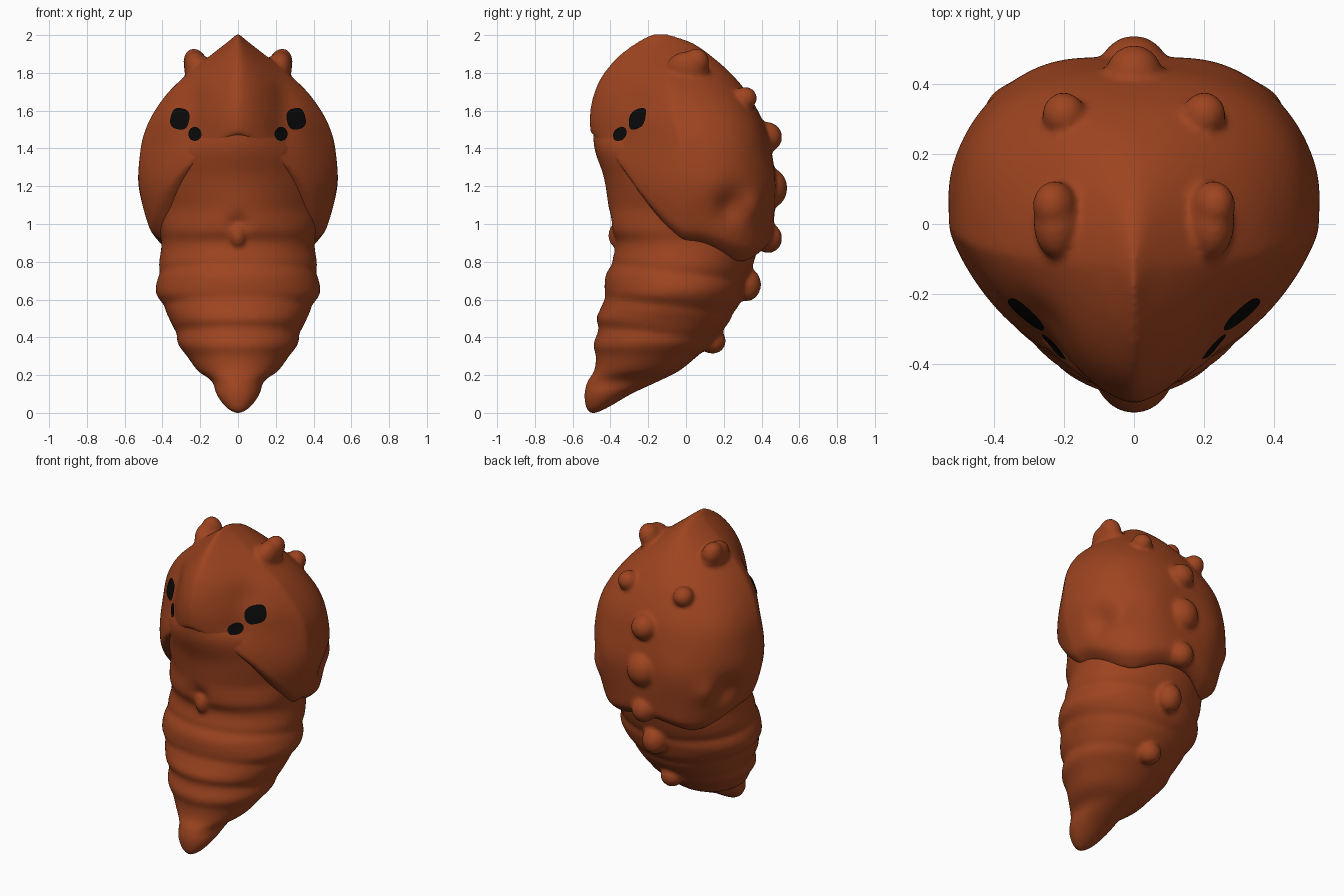
import bpy, bmesh, math
from mathutils import Vector, Matrix, Euler
from mathutils.bvhtree import BVHTree

cube = bpy.data.objects.get("Cube")
if cube:
    bpy.data.objects.remove(cube)


def material(name, rgb):
    m = bpy.data.materials.new(name)
    m.use_nodes = True
    m.diffuse_color = (*rgb, 1)
    m.node_tree.nodes["Principled BSDF"].inputs["Base Color"].default_value = (*rgb, 1)
    return m


BROWN = material("chestnut brown", (0.34, 0.058, 0.014))
BLACK = material("eye black", (0.003, 0.003, 0.003))

# Profiles: height, half width, front y, back y
SHELL = [(.78, .39, -.36, .42), (.86, .425, -.37, .45), (.95, .46, -.385, .46),
         (1.1, .505, -.41, .47), (1.25, .525, -.44, .47), (1.4, .515, -.485, .45),
         (1.5, .49, -.508, .425), (1.6, .44, -.508, .38), (1.7, .365, -.485, .32),
         (1.8, .255, -.435, .235), (1.9, .135, -.345, .12), (1.96, .06, -.265, .03),
         (2.005, .005, -.19, -.09)]
CORE = [(0, .02, -.515, -.47), (.03, .065, -.53, -.41), (.1, .115, -.538, -.29),
        (.17, .14, -.52, -.14), (.22, .21, -.487, -.04), (.3, .27, -.477, .06),
        (.36, .315, -.49, .13), (.43, .335, -.468, .19), (.5, .365, -.475, .24),
        (.57, .40, -.445, .28), (.64, .435, -.432, .305), (.72, .425, -.427, .33),
        (.8, .417, -.395, .36), (.9, .405, -.37, .385), (.97, .42, -.40, .39),
        (1.1, .45, -.412, .39), (1.25, .46, -.436, .38), (1.4, .40, -.485, .33),
        (1.52, .24, -.492, .2)]
# Soft swellings and dents: x, y, z, reach, amount (mirrored in x)
SWELL = [(.23, .45, 1.2, .10, .015), (.47, .24, 1.09, .06, -.045), (.48, .12, 1.21, .07, .01),
         (.40, .36, 1.1, .05, .02), (.12, -.37, 1.62, .07, -.012),
         (.24, -.35, 1.5, .08, -.025), (.27, -.30, 1.66, .08, -.03), (.22, 0, 1.8, .10, .01)]


def ramp(v, lo, hi):
    t = min(1, max(0, (v - lo) / (hi - lo)))
    return t * t * (3 - 2 * t)


def profile(table, z):
    """Smooth interpolation of a profile row at height z."""
    i = 0
    while i < len(table) - 2 and z > table[i + 1][0]:
        i += 1
    p0, p1 = table[max(i - 1, 0)], table[i]
    p2, p3 = table[i + 1], table[min(i + 2, len(table) - 1)]
    d = p2[0] - p1[0]
    t = min(1, max(0, (z - p1[0]) / d))
    out = []
    for k in (1, 2, 3):
        m1 = (p2[k] - p0[k]) / (p2[0] - p0[0]) * d
        m2 = (p3[k] - p1[k]) / (p3[0] - p1[0]) * d
        out.append((2 * t**3 - 3 * t**2 + 1) * p1[k] + (t**3 - 2 * t**2 + t) * m1
                   + (3 * t**2 - 2 * t**3) * p2[k] + (t**3 - t**2) * m2)
    return out


def section(table, z, ang, front, back, scale=1, shift=0):
    """Rounded cross-section, with its own bluntness in front and behind."""
    w, yf, yb = profile(table, z)
    c, s = math.cos(ang), math.sin(ang)
    a, b = back if s > 0 else front
    yc = (yf + yb) / 2 - shift
    x = w * math.copysign(abs(c) ** (2 / a), c)
    y = (yb - yc if s > 0 else yf - yc) * abs(s) ** (2 / b)
    return Vector((x * scale, yc + y * scale, z))


def finish(bm, name, mat):
    bmesh.ops.recalc_face_normals(bm, faces=bm.faces)
    for f in bm.faces:
        f.smooth = True
    me = bpy.data.meshes.new(name)
    bm.to_mesh(me)
    bm.free()
    me.materials.append(mat)
    ob = bpy.data.objects.new(name, me)
    bpy.context.collection.objects.link(ob)
    return ob


def soften(ob):
    """Melt the knobs into the surface they sit on."""
    mod = ob.modifiers.new("fuse", "REMESH")
    mod.mode = "VOXEL"
    mod.voxel_size = .012
    mod.use_smooth_shade = True
    mod = ob.modifiers.new("soften", "SMOOTH")
    mod.factor, mod.iterations = .5, 8
    return ob


def loft(rows, cols, point):
    bm = bmesh.new()
    grid = [[bm.verts.new(point(r / (rows - 1), 2 * math.pi * c / cols))
             for c in range(cols)] for r in range(rows)]
    for r in range(rows - 1):
        for c in range(cols):
            n = (c + 1) % cols
            bm.faces.new((grid[r][c], grid[r][n], grid[r + 1][n], grid[r + 1][c]))
    # Fan caps meet in the middle of each end ring
    for ring in (grid[0], grid[-1]):
        mid = bm.verts.new(sum((v.co for v in ring), Vector()) / cols)
        for c in range(cols):
            bm.faces.new((ring[c], ring[(c + 1) % cols], mid))
    return bm


def shell_point(u, ang):
    # The rim sweeps from high at the face to low at the back
    s = -math.sin(ang)
    v = math.copysign(abs(s) ** 1.6, s)
    edge = .9 + .55 * v ** 1.5 if v > 0 else .9 + .36 * v + .32 * v * v
    z = edge + (2.005 - edge) * math.sin(u * math.pi / 2)
    k = ramp(z, 1.15, 1.5)
    top = ramp(z, 1.5, 1.9)
    curl = 1 - .13 * max(0, 1 - u / .045) ** 2
    p = section(SHELL, z, ang, (2.1 - .6 * k, 1.36 - .28 * k),
                (2.4 - .4 * top, 2.8 - .8 * top), curl, .035 * (1 - k))
    out = Vector((p.x, p.y, 0)).normalized()
    move = 0
    for x, y, h, reach, amount in SWELL:
        d2 = (Vector((abs(p.x), p.y, p.z)) - Vector((x, y, h))).length_squared
        move += amount * math.exp(-d2 / (2 * reach * reach))
    return p + out * move


def core_point(u, ang):
    z = 1.52 * u
    k = ramp(z, .9, 1.1)
    # Shallow tilted grooves between the abdomen segments
    y = section(CORE, z, ang, (2, 2), (2, 2)).y
    scale = 1
    for g in (.415, .57, .75):
        scale -= .022 * math.exp(-((z - g + .12 * (y + .1)) / .025) ** 2)
    p = section(CORE, z, ang, (2 - .1 * k, 2 - .72 * k), (2, 2.2), scale)
    # Notch between the two leg cases
    if p.y < 0:
        p.y += .03 * math.exp(-(p.x / .05) ** 2 - ((z - 1.0) / .05) ** 2)
    return p


def blob(bm, loc, size, tilt=(0, 0, 0)):
    m = Matrix.LocRotScale(Vector(loc), Euler(tilt), Vector(size))
    bmesh.ops.create_uvsphere(bm, u_segments=24, v_segments=14, radius=1, matrix=m)


def eye(name, side, cx, cz, rx, rz, power, slant):
    """Thin dark plate laid on the outermost surface."""
    bm = bmesh.new()
    rings = []
    for k in range(1, 6):
        ring = []
        for i in range(24):
            a = 2 * math.pi * i / 24
            c, s = math.cos(a), math.sin(a)
            dx = rx * k / 5 * math.copysign(abs(c) ** power, c)
            dz = rz * k / 5 * math.copysign(abs(s) ** power, s)
            start = Vector((side * (cx + dx + slant * dz), -2, cz + dz - slant * dx))
            hits = [t.ray_cast(start, Vector((0, 1, 0))) for t in trees]
            hit, normal = min((h for h in hits if h[0]), key=lambda h: h[3])[:2]
            ring.append(bm.verts.new(hit + normal * .007))
        rings.append(ring)
    bm.faces.new(rings[0])
    for a, b in zip(rings, rings[1:]):
        for i in range(24):
            n = (i + 1) % 24
            bm.faces.new((a[i], a[n], b[n], b[i]))
    ob = finish(bm, name, BLACK)
    if sum(p.normal.y for p in ob.data.polygons) > 0:
        ob.data.flip_normals()


# Thorax shell with horns and back knobs
shell = loft(80, 128, shell_point)
for side in (1, -1):
    blob(shell, (side * .212, .01, 1.815), (.072, .114, .10), (-.25, side * .3, 0))
    blob(shell, (side * .225, .05, 1.85), (.062, .072, .082), (-.3, side * .3, 0))
    blob(shell, (side * .2, .312, 1.665), (.062, .064, .062))
for y, z, r, rz in ((.43, 1.46, .08, .08), (.437, 1.19, .1, .11), (.435, .925, .075, .08)):
    blob(shell, (0, y, z), (r, r, rz))
thorax = soften(finish(shell, "thorax_shell", BROWN))

# Segmented abdomen with its knobs and the chin knob
core = loft(130, 96, core_point)
for y, z, r, rz in ((.32, .68, .078, .09), (.14, .38, .072, .068)):
    blob(core, (0, y, z), (r, r, rz))
blob(core, (0, -.37, .94), (.042, .042, .065))
abdomen = soften(finish(core, "segmented_abdomen", BROWN))

# Eyes
graph = bpy.context.evaluated_depsgraph_get()
graph.update()
trees = [BVHTree.FromObject(ob, graph) for ob in (thorax, abdomen)]
for side, label in ((1, "left"), (-1, "right")):
    eye(f"large_eye_{label}", side, .303, 1.555, .048, .054, .75, -.25)
    eye(f"small_eye_{label}", side, .223, 1.475, .035, .038, 1, 0)
